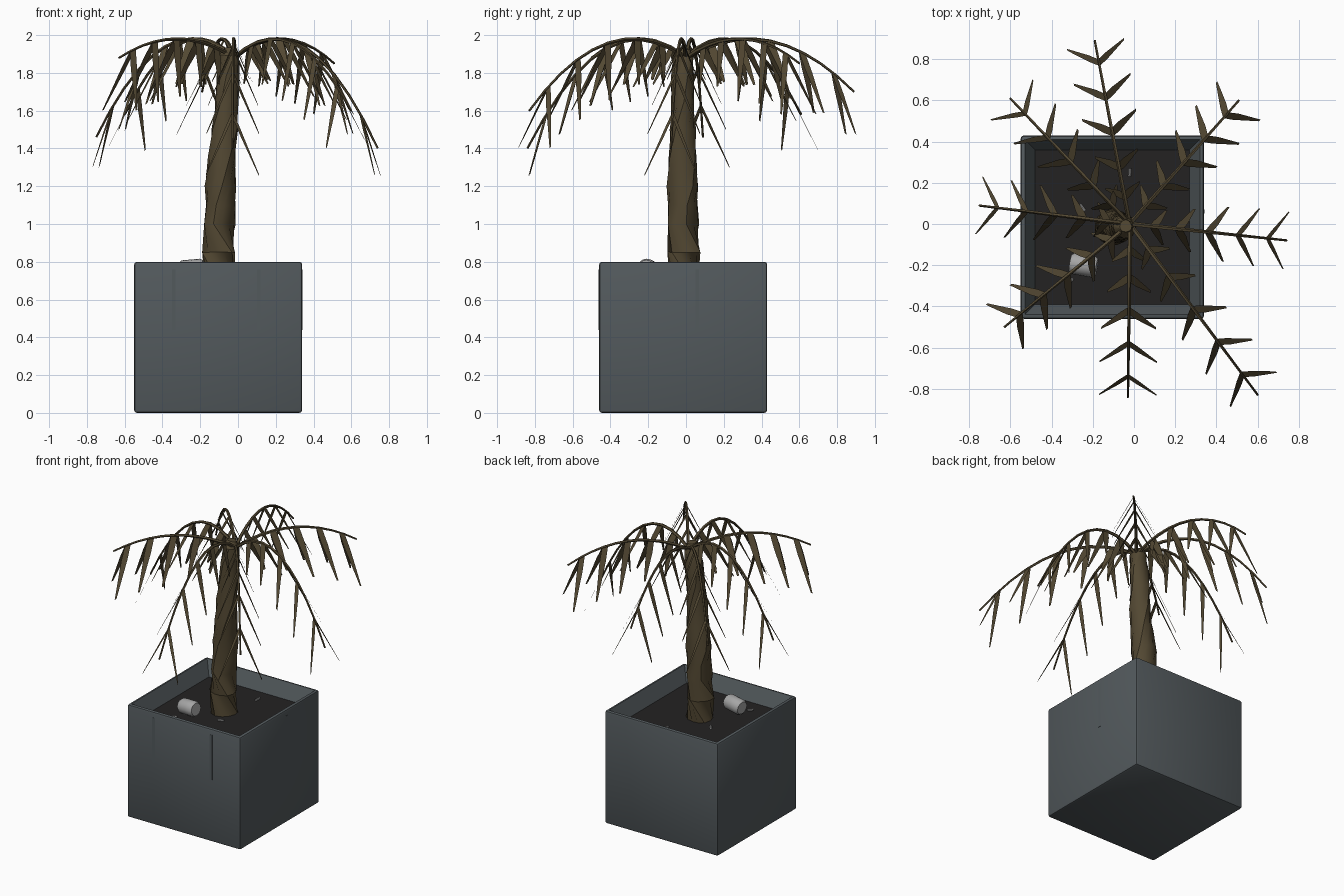
import bpy, bmesh, math
from mathutils import Vector, Matrix

if "Cube" in bpy.data.objects:
    bpy.data.objects.remove(bpy.data.objects["Cube"])


def material(name, rgb):
    m = bpy.data.materials.new(name)
    m.use_nodes = True
    m.diffuse_color = (*rgb, 1)
    bsdf = m.node_tree.nodes["Principled BSDF"]
    bsdf.inputs["Base Color"].default_value = (*rgb, 1)
    bsdf.inputs["Roughness"].default_value = 0.8
    return m


GREY = material("slate grey", (0.085, 0.1, 0.108))
SOIL = material("dark soil", (0.017, 0.016, 0.016))
BROWN = material("dry brown", (0.085, 0.064, 0.032))
METAL = material("light grey", (0.38, 0.38, 0.38))


def finish(name, bm, mats, smooth=False):
    me = bpy.data.meshes.new(name)
    bm.to_mesh(me)
    bm.free()
    ob = bpy.data.objects.new(name, me)
    bpy.context.collection.objects.link(ob)
    for m in mats:
        me.materials.append(m)
    if smooth:
        bpy.ops.object.select_all(action="DESELECT")
        ob.select_set(True)
        bpy.context.view_layer.objects.active = ob
        bpy.ops.object.shade_smooth_by_angle(angle=math.radians(40))
    return ob


def tube(bm, path, radii, sides, twist=0.0, ridge=0.0):
    """Tapered tube along a path, optionally ridged and twisted."""
    rings = []
    for i, (p, r) in enumerate(zip(path, radii)):
        d = path[min(i + 1, len(path) - 1)] - path[max(i - 1, 0)]
        rot = d.to_track_quat("Z", "Y")
        ring = []
        for k in range(sides):
            a = math.tau * k / sides + i * twist
            rr = r * (1 + ridge * math.cos(3 * math.tau * k / sides))
            ring.append(bm.verts.new(p + rot @ Vector((rr * math.cos(a), rr * math.sin(a), 0))))
        rings.append(ring)
    for a, b in zip(rings, rings[1:]):
        for k in range(sides):
            n = (k + 1) % sides
            bm.faces.new((a[k], a[n], b[n], b[k]))
    bm.faces.new(rings[0][::-1])
    bm.faces.new(rings[-1])


# Planter: bevelled box with a hollow whose walls slope in to the soil
CX, CY, HALF, TOP, SOIL_Z = -0.105, -0.015, 0.445, 0.8, 0.7
bm = bmesh.new()
bmesh.ops.create_cube(bm, size=1, matrix=Matrix.Translation((CX, CY, TOP / 2))
                      @ Matrix.Diagonal((2 * HALF, 2 * HALF, TOP, 1)))
bmesh.ops.bevel(bm, geom=bm.edges[:], offset=0.015, segments=2, profile=0.5, affect="EDGES")
bm.faces.ensure_lookup_table()
lid = max(bm.faces, key=lambda f: (f.normal.z > 0.99, f.calc_area()))
bmesh.ops.inset_region(bm, faces=[lid], thickness=0.008)
bmesh.ops.inset_region(bm, faces=[lid], thickness=0.07)
for v in lid.verts:
    v.co.z = SOIL_Z
lid.material_index = 1
finish("planter", bm, [GREY, SOIL], True)

# Thin drip plates running down two sides of the planter
bm = bmesh.new()
for x, y, sx, sy in ((-0.34, CY - HALF, 0.02, 0.004), (0.11, CY - HALF, 0.02, 0.004),
                     (CX + HALF, 0.06, 0.004, 0.02)):
    bmesh.ops.create_cube(bm, size=1, matrix=Matrix.Translation((x, y, 0.6))
                          @ Matrix.Diagonal((sx, sy, 0.32, 1)))
finish("drip_plates", bm, [GREY])

# Trunk: leaning, tapered, gently twisted
trunk = [(-0.1, -0.015, 0.68, 0.09), (-0.103, -0.015, 0.85, 0.088), (-0.1, -0.013, 1.0, 0.084),
         (-0.093, -0.015, 1.1, 0.079), (-0.093, -0.015, 1.2, 0.084), (-0.082, -0.018, 1.35, 0.074),
         (-0.07, -0.02, 1.5, 0.07), (-0.062, -0.018, 1.65, 0.062), (-0.052, -0.015, 1.78, 0.062),
         (-0.045, -0.015, 1.89, 0.055), (-0.04, -0.01, 1.93, 0.03)]
bm = bmesh.new()
tube(bm, [Vector(p[:3]) for p in trunk], [p[3] for p in trunk], 12, 0.35, 0.05)
finish("trunk", bm, [BROWN], True)

# Fronds: arched stems, each with hanging pairs of flat leaflets
HUB = Vector((-0.02, 0, 1.88))
TIPS = [(-0.19, 0.89, 1.70), (0.51, 0.60, 1.85), (0.74, -0.08, 1.40), (0.60, -0.83, 1.60),
        (-0.03, -0.84, 1.40), (-0.63, -0.50, 1.88), (-0.75, 0.09, 1.46), (-0.60, 0.61, 1.58)]
RISE = 0.1


def arch(tip, t):
    drop = HUB.z - tip.z
    a = 2 * RISE + 2 * math.sqrt(RISE * RISE + RISE * max(drop, 0))
    p = HUB.lerp(tip, t)
    p.z = HUB.z + a * t - (a + drop) * t * t
    return p


stems, leaves = bmesh.new(), bmesh.new()
for tip in map(Vector, TIPS):
    steps = [i / 10 for i in range(11)]
    tube(stems, [arch(tip, t) for t in steps], [0.012 - 0.006 * t for t in steps], 5)
    out = (tip - HUB).to_2d().normalized().to_3d()
    side = Vector((-out.y, out.x, 0))
    for t, size in ((0.88, 1), (0.69, 1), (0.5, 0.95), (0.31, 0.75), (0.15, 0.6)):
        base = arch(tip, t)
        along = (arch(tip, t + 0.03) - arch(tip, t - 0.03)).normalized()
        for s in (-1, 1):
            end = base + (out * 0.09 + side * s * 0.14 - Vector((0, 0, 0.32))) * size
            mid = base.lerp(end, 0.3)
            rows = [[leaves.verts.new(c + along * w * k) for k in (-1, 1)]
                    for c, w in ((base, 0.021), (mid, 0.022), (end, 0.006))]
            for a, b in zip(rows, rows[1:]):
                leaves.faces.new((a[0], a[1], b[1], b[0]))
finish("frond_stems", stems, [BROWN], True)
finish("frond_leaflets", leaves, [BROWN])

# Discarded can lying on the soil, with narrowed ends
axis = Vector((0.98, -0.17, 0.09)).normalized()
mid = Vector((-0.245, -0.2, 0.76))
bm = bmesh.new()
tube(bm, [mid + axis * d for d in (-0.065, -0.05, 0.05, 0.065)],
     [0.043, 0.052, 0.052, 0.043], 16)
finish("can", bm, [METAL], True)

# Small stubs scattered on the soil
bm = bmesh.new()
for x, y, ang in ((-0.02, 0.25, 1.5), (-0.03, -0.15, 0.3), (-0.31, -0.28, 0.8), (-0.25, 0.08, 2.2)):
    c, d = Vector((x, y, SOIL_Z + 0.007)), Vector((math.cos(ang), math.sin(ang), 0)) * 0.02
    tube(bm, [c - d, c + d], [0.007, 0.007], 8)
finish("stubs", bm, [METAL], True)
